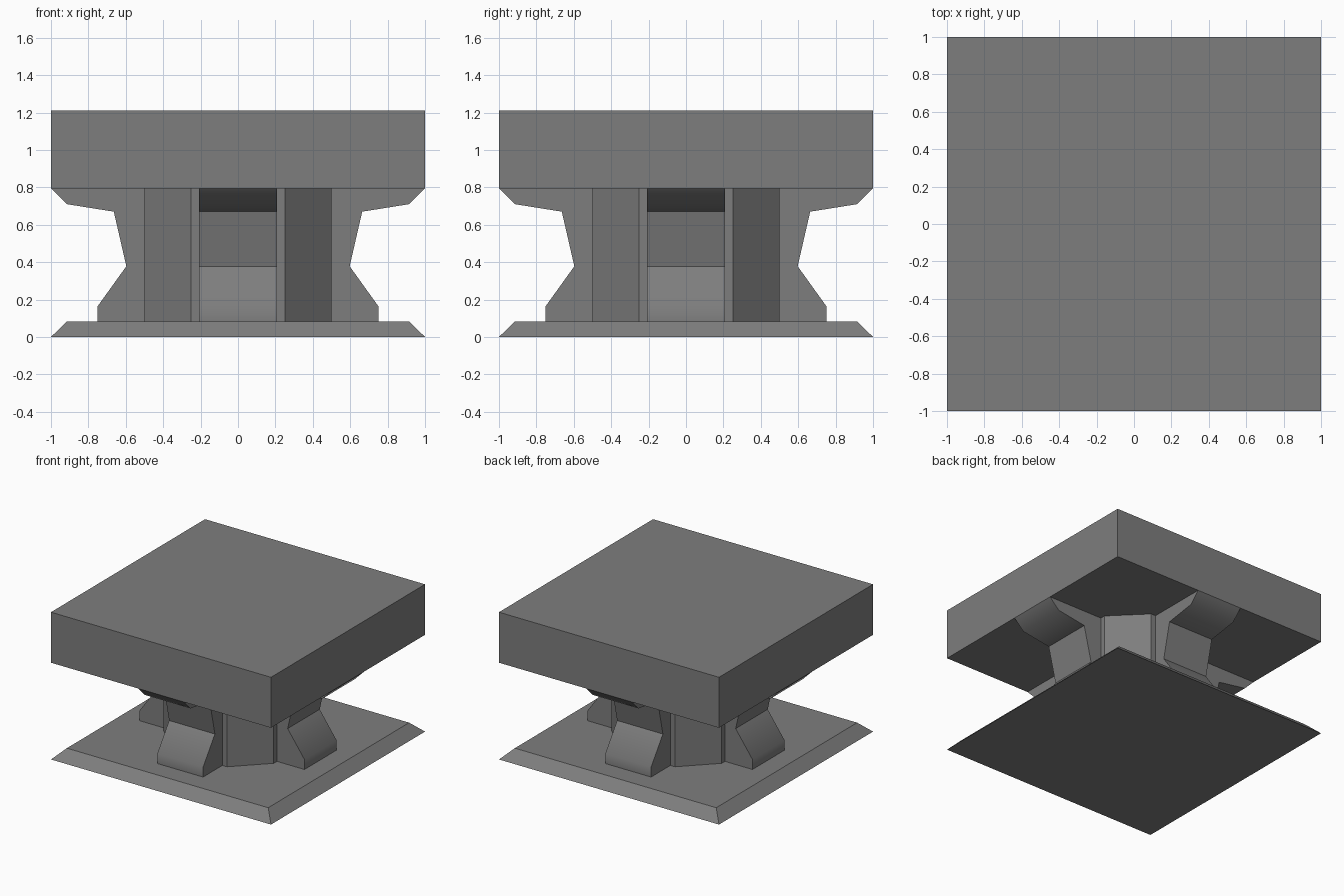
import bpy, bmesh
from math import radians
from mathutils import Matrix, Vector

if "Cube" in bpy.data.objects:
    bpy.data.objects.remove(bpy.data.objects["Cube"])

BASE_TOP, SLAB_BOTTOM, SLAB_TOP = 0.083, 0.795, 1.21

# Dark iron colour shared by every part
iron = bpy.data.materials.new("dark_iron")
iron.diffuse_color = (0.208, 0.208, 0.208, 1)
iron.use_nodes = True
iron.node_tree.nodes["Principled BSDF"].inputs["Base Color"].default_value = iron.diffuse_color


def make_object(name, bm):
    bmesh.ops.recalc_face_normals(bm, faces=bm.faces)
    mesh = bpy.data.meshes.new(name)
    bm.to_mesh(mesh)
    bm.free()
    mesh.materials.append(iron)
    obj = bpy.data.objects.new(name, mesh)
    bpy.context.collection.objects.link(obj)
    return obj


def loft(name, lower, upper):
    """Closed solid between two matching outlines."""
    bm = bmesh.new()
    a = [bm.verts.new(p) for p in lower]
    b = [bm.verts.new(p) for p in upper]
    bm.faces.new(a[::-1])
    bm.faces.new(b)
    n = len(a)
    for i in range(n):
        j = (i + 1) % n
        bm.faces.new((a[i], a[j], b[j], b[i]))
    return make_object(name, bm)


def square(r, z):
    return [(-r, -r, z), (r, -r, z), (r, r, z), (-r, r, z)]


def octagon(r, c, z):
    return [(x, y, z) for x, y in ((-c, -r), (c, -r), (r, -c), (r, c),
                                   (c, r), (-c, r), (-r, c), (-r, -c))]


# Bevelled base plate, thick top slab and octagonal column
loft("base_plate", square(1.0, 0), square(0.915, BASE_TOP))
loft("top_slab", square(1.0, SLAB_BOTTOM), square(1.0, SLAB_TOP))
loft("column", octagon(0.5, 0.25, BASE_TOP), octagon(0.5, 0.25, SLAB_BOTTOM))

# Four braces: side profile (distance out, height) extruded across their width
profile = [(0.5, BASE_TOP), (0.75, BASE_TOP), (0.75, 0.165), (0.597, 0.378),
           (0.664, 0.67), (0.915, 0.71), (1.0, SLAB_BOTTOM), (0.5, SLAB_BOTTOM)]
half_width = 0.208
for i, side in enumerate(("right", "back", "left", "front")):
    turn = Matrix.Rotation(radians(90 * i), 3, 'Z')
    brace = loft(f"brace_{side}",
                 [turn @ Vector((x, half_width, z)) for x, z in profile],
                 [turn @ Vector((x, -half_width, z)) for x, z in profile])
    # Soft bends at the foot and the flared lip, sharp elsewhere
    bpy.ops.object.select_all(action='DESELECT')
    brace.select_set(True)
    bpy.context.view_layer.objects.active = brace
    bpy.ops.object.shade_smooth_by_angle(angle=radians(40))
